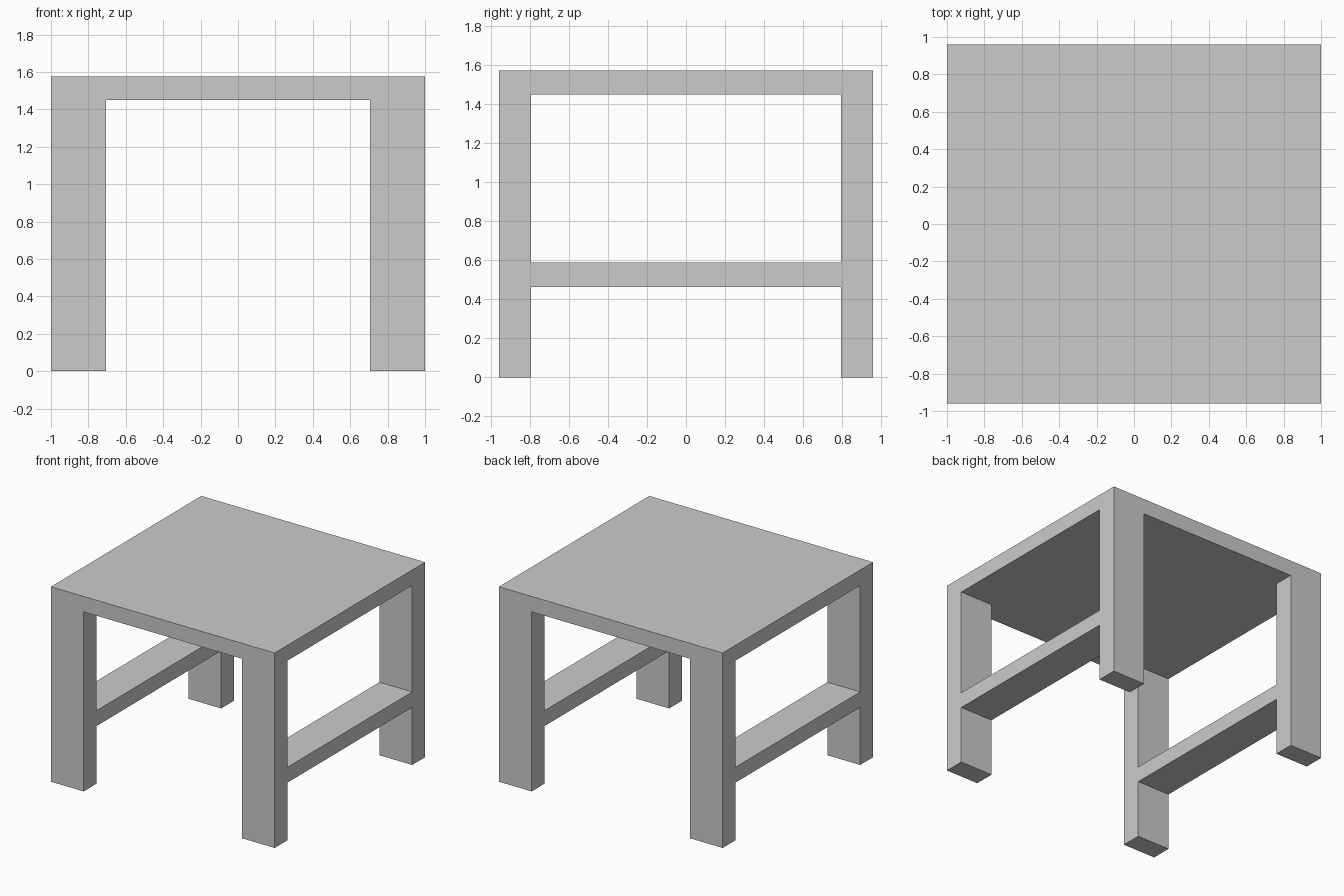
import bpy

if "Cube" in bpy.data.objects:
    bpy.data.objects.remove(bpy.data.objects["Cube"])

X, Y, H = 1.0, 0.96, 1.575        # half width, half depth, height
LEG_X, LEG_Y = 0.293, 0.165       # leg cross-section
TOP_Z = 1.45                      # underside of the top
RAIL_LOW, RAIL_HIGH = 0.465, 0.59


def box(name, low, high):
    centre = [(a + b) / 2 for a, b in zip(low, high)]
    bpy.ops.mesh.primitive_cube_add(size=1, location=centre)
    obj = bpy.context.object
    obj.name = name
    obj.scale = [b - a for a, b in zip(low, high)]
    bpy.ops.object.transform_apply(location=True, rotation=False, scale=True)
    return obj


# Table top
box("table_top", (-X, -Y, TOP_Z), (X, Y, H))

for side, x in (("left", -X), ("right", X - LEG_X)):
    # Legs
    for end, y in (("front", -Y), ("back", Y - LEG_Y)):
        box(f"{end}_{side}_leg", (x, y, 0), (x + LEG_X, y + LEG_Y, TOP_Z))
    # Side stretcher between the legs, flush with their faces
    box(f"{side}_stretcher", (x, -Y + LEG_Y, RAIL_LOW),
        (x + LEG_X, Y - LEG_Y, RAIL_HIGH))
